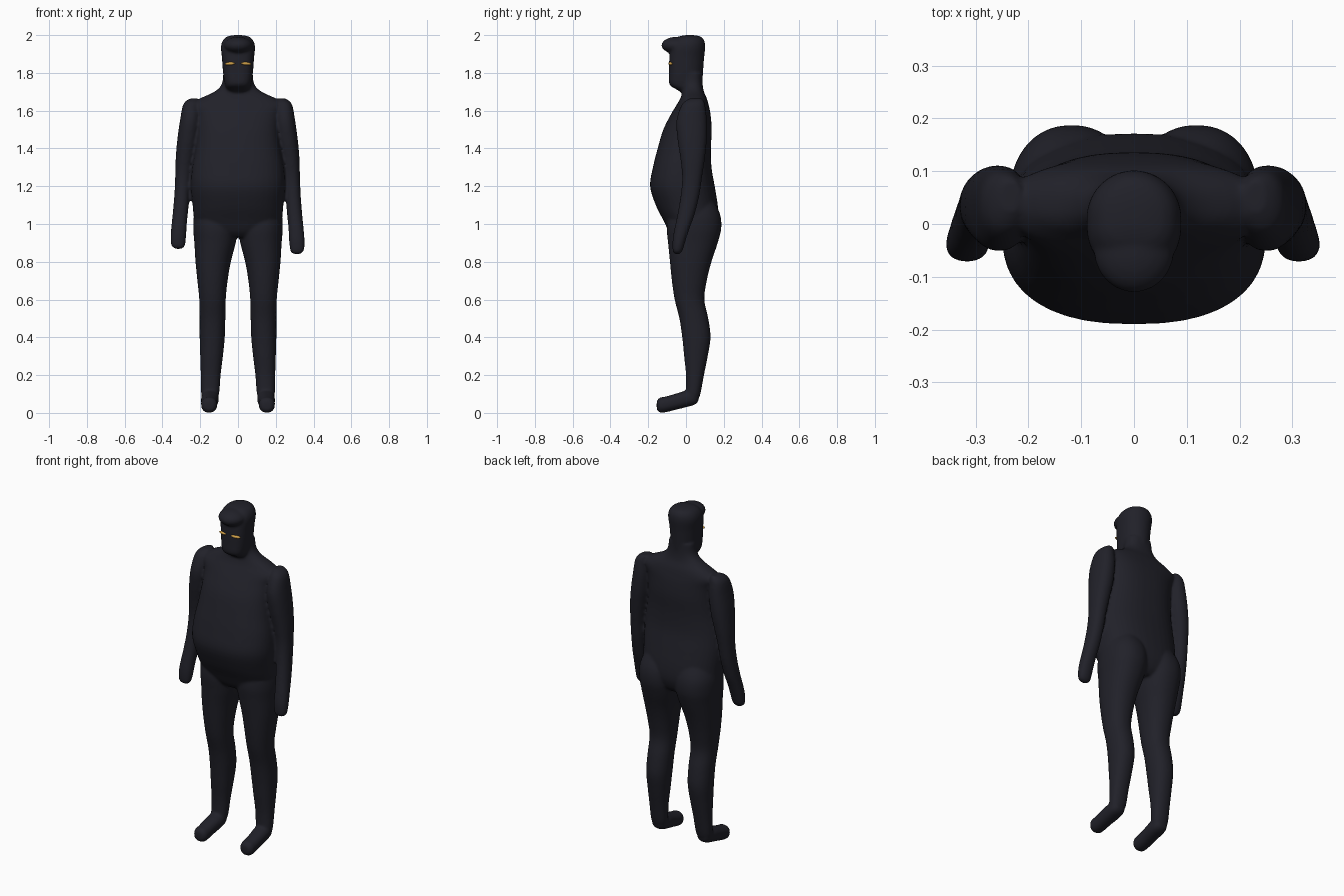
import bpy, bmesh, math
from mathutils import Matrix, Vector

cube = bpy.data.objects.get("Cube")
if cube:
    bpy.data.objects.remove(cube, do_unlink=True)


def material(name, rgb):
    m = bpy.data.materials.new(name)
    m.use_nodes = True
    m.diffuse_color = (*rgb, 1)
    m.node_tree.nodes["Principled BSDF"].inputs["Base Color"].default_value = (*rgb, 1)
    return m


DARK = material("dark navy suit", (0.015, 0.015, 0.022))
GOLD = material("gold eye", (0.66, 0.37, 0.07))
SEGMENTS, STEPS = 40, 4


def smooth_rings(rings):
    """Fill in rings between the given ones along a smooth spline."""
    out = []
    pts = [Vector(r) for r in rings]
    for i in range(len(pts) - 1):
        a, b, c, d = pts[max(i - 1, 0)], pts[i], pts[i + 1], pts[min(i + 2, len(pts) - 1)]
        for s in range(STEPS):
            t = s / STEPS
            out.append(b + (c - a) * (t / 2) + (a * 2 - b * 5 + c * 4 - d) * (t * t / 2)
                       + (b * 3 - a - c * 3 + d) * (t ** 3 / 2))
    return out + [pts[-1]]


def loft(bm, rings, place, front=2.0, back=2.0):
    """Each ring is (station, low u, high u, low v, high v)."""
    loops = []
    for s, u0, u1, v0, v1 in smooth_rings(rings):
        loop = []
        for k in range(SEGMENTS):
            a = math.tau * k / SEGMENTS
            c, n = math.cos(a), math.sin(a)
            e = 2 / (front if n < 0 else back)
            u = (u0 + u1) / 2 + (u1 - u0) / 2 * math.copysign(abs(c) ** e, c)
            v = (v0 + v1) / 2 + (v1 - v0) / 2 * math.copysign(abs(n) ** e, n)
            loop.append(bm.verts.new(place(s, u, v)))
        loops.append(loop)
    for p, q in zip(loops, loops[1:]):
        for k in range(SEGMENTS):
            j = (k + 1) % SEGMENTS
            bm.faces.new((p[k], p[j], q[j], q[k]))
    bm.faces.new(loops[0][::-1])
    bm.faces.new(loops[-1])


def upright(s, u, v):
    return (u, v, s)


def centred(rings):
    return [(z, -w, w, f, b) for z, w, f, b in rings]


def make_object(name, bm, mat):
    bmesh.ops.recalc_face_normals(bm, faces=bm.faces)
    for f in bm.faces:
        f.smooth = True
    me = bpy.data.meshes.new(name)
    bm.to_mesh(me)
    bm.free()
    me.materials.append(mat)
    ob = bpy.data.objects.new(name, me)
    bpy.context.collection.objects.link(ob)
    return ob


body = bmesh.new()

# Torso with belly, shoulders and neck: height, half width, front, back
loft(body, centred([
    (.93, .1, -.06, .12), (.96, .19, -.09, .15), (1.02, .23, -.12, .17),
    (1.1, .24, -.16, .168), (1.2, .25, -.19, .152), (1.3, .243, -.175, .135),
    (1.4, .225, -.15, .132), (1.5, .215, -.12, .136), (1.58, .22, -.08, .13),
    (1.63, .245, -.05, .12), (1.665, .2, -.03, .11), (1.7, .125, -.02, .095),
    (1.74, .086, -.02, .088), (1.8, .078, -.03, .086)]), upright, 2.4, 2.4)

# Head: flat face, round back
loft(body, centred([
    (1.695, .05, -.02, .07), (1.715, .062, -.055, .08), (1.74, .07, -.088, .086),
    (1.8, .079, -.09, .09), (1.88, .085, -.088, .096), (1.94, .09, -.08, .102),
    (1.975, .078, -.06, .095), (1.993, .055, -.035, .075), (2.0, .02, 0, .04)]),
    upright, 2.8, 2.0)

# Overhanging hair front
bmesh.ops.create_uvsphere(body, u_segments=32, v_segments=16, radius=1,
                          matrix=Matrix.Translation((0, -.05, 1.946))
                          @ Matrix.Diagonal((.076, .08, .045, 1)))

# Arms, legs and feet: station, inner, outer, front, back
ARM = [(1.665, .21, .25, .02, .085), (1.635, .2, .285, -.02, .1),
       (1.55, .195, .302, -.05, .11), (1.45, .205, .316, -.045, .11),
       (1.35, .225, .325, -.03, .1), (1.25, .243, .328, -.02, .085),
       (1.15, .252, .332, -.028, .07), (1.05, .26, .34, -.045, .045),
       (.98, .267, .347, -.06, .02), (.92, .27, .352, -.07, 0),
       (.87, .275, .351, -.071, -.015), (.85, .282, .342, -.067, -.025),
       (.84, .3, .325, -.055, -.035)]
LEG = [(1.15, .03, .19, -.05, .13), (1.06, .005, .23, -.09, .178),
       (.98, 0, .237, -.102, .187), (.9, .012, .231, -.095, .168),
       (.8, .038, .225, -.085, .135), (.7, .055, .215, -.075, .11),
       (.6, .065, .205, -.06, .097), (.5, .067, .203, -.035, .118),
       (.4, .07, .203, -.02, .13), (.3, .08, .2, -.01, .115),
       (.2, .092, .197, 0, .095), (.1, .1, .195, 0, .076),
       (.06, .115, .185, 0, .06)]
FOOT = [(.065, .125, .175, .06, .1), (.045, .107, .19, .043, .115),
        (0, .102, .195, .03, .117), (-.06, .108, .195, .015, .1),
        (-.11, .11, .195, .003, .086), (-.14, .113, .192, .002, .08),
        (-.155, .13, .175, .018, .062)]
for side in (1, -1):
    reach = 1 if side > 0 else .965
    shift = 0 if side > 0 else .004

    def arm_place(s, u, v):
        return (side * (u + shift), v, 1.64 - (1.64 - s) * reach)

    def leg_place(s, u, v):
        return (side * u, v, s)

    def foot_place(s, u, v):
        return (side * u, s, v)

    loft(body, ARM, arm_place, 2.2, 2.2)
    loft(body, LEG, leg_place, 2.2, 2.2)
    loft(body, FOOT, foot_place, 2.3, 2.3)

# Fuse the body parts into one soft skin
figure = make_object("body", body, DARK)
fuse = figure.modifiers.new("fuse", 'REMESH')
fuse.mode = 'VOXEL'
fuse.voxel_size = .008
fuse.use_smooth_shade = True
relax = figure.modifiers.new("relax", 'SMOOTH')
relax.factor = .5
relax.iterations = 4

# Narrow slanted eyes set into the face
for side, label in ((1, "left_eye"), (-1, "right_eye")):
    eye = bmesh.new()
    bmesh.ops.create_uvsphere(eye, u_segments=20, v_segments=10, radius=1,
                              matrix=Matrix.Translation((side * .043, -.082, 1.849))
                              @ Matrix.Rotation(side * .25, 4, 'Z')
                              @ Matrix.Rotation(side * .06, 4, 'Y')
                              @ Matrix.Diagonal((.028, .009, .008, 1)))
    make_object(label, eye, GOLD)
